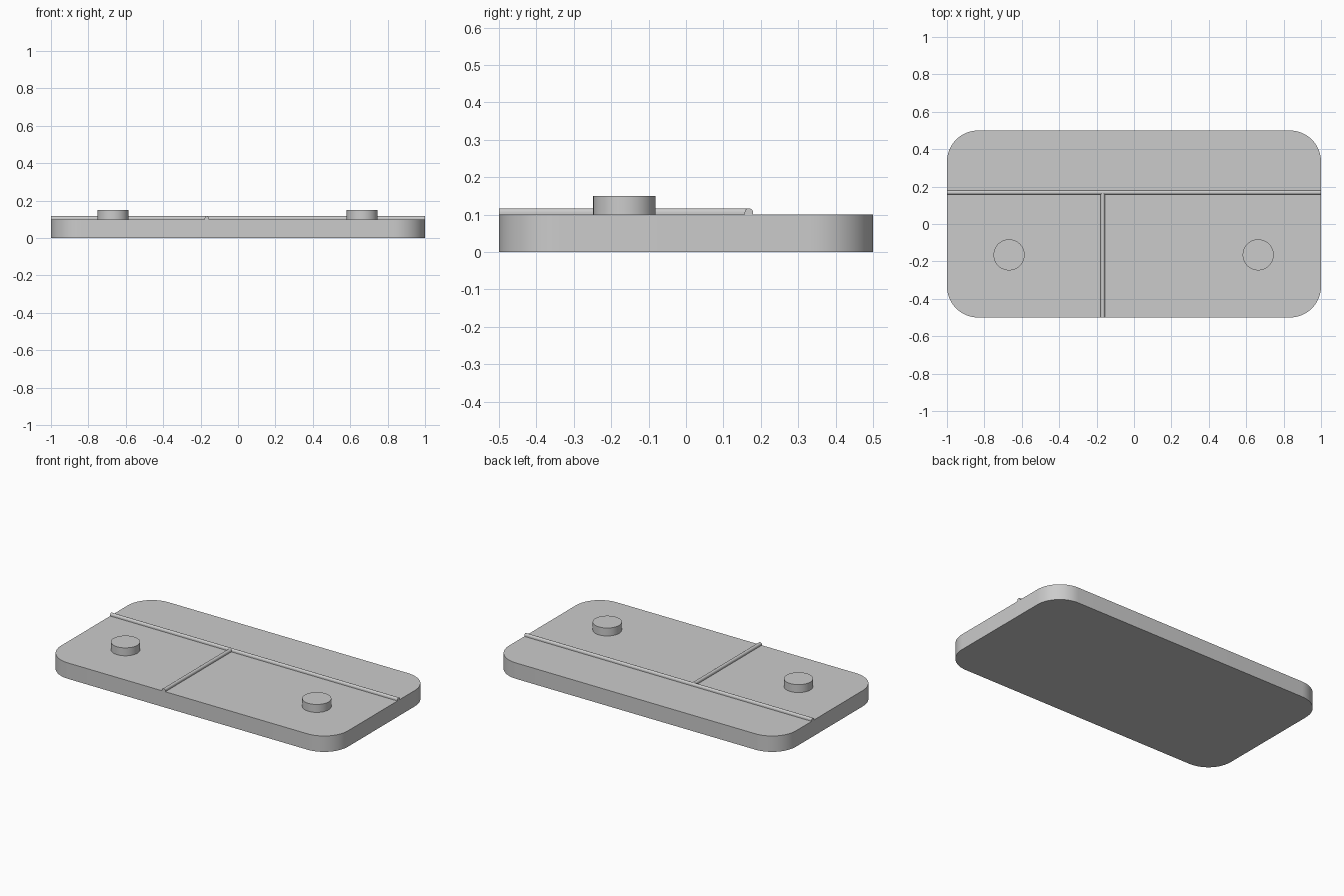
import bpy
import bmesh
from math import cos, sin, pi, radians
from mathutils import Matrix, Vector

cube = bpy.data.objects.get("Cube")
if cube:
    bpy.data.objects.remove(cube, do_unlink=True)

# One grey for the whole model
grey = bpy.data.materials.new("light_grey")
grey.use_nodes = True
colour = (0.6, 0.6, 0.6, 1)
grey.diffuse_color = colour
grey.node_tree.nodes["Principled BSDF"].inputs["Base Color"].default_value = colour


def arc(cx, cy, r, start, end, steps):
    """Points along an arc, angles in degrees."""
    angles = [radians(start + (end - start) * i / steps) for i in range(steps + 1)]
    return [(cx + r * cos(a), cy + r * sin(a)) for a in angles]


def prism(name, outline, depth, matrix):
    """Extrude a counter-clockwise outline along its local z, then place it."""
    bm = bmesh.new()
    base = bm.faces.new([bm.verts.new((x, y, 0)) for x, y in outline])
    grown = bmesh.ops.extrude_face_region(bm, geom=[base], use_keep_orig=True)
    top = [v for v in grown["geom"] if isinstance(v, bmesh.types.BMVert)]
    bmesh.ops.translate(bm, verts=top, vec=(0, 0, depth))
    bmesh.ops.recalc_face_normals(bm, faces=bm.faces)
    bm.transform(matrix)
    mesh = bpy.data.meshes.new(name)
    bm.to_mesh(mesh)
    bm.free()
    mesh.materials.append(grey)
    obj = bpy.data.objects.new(name, mesh)
    bpy.context.collection.objects.link(obj)
    bpy.ops.object.select_all(action="DESELECT")
    obj.select_set(True)
    bpy.context.view_layer.objects.active = obj
    bpy.ops.object.shade_smooth_by_angle(angle=radians(40))
    return obj


# Base plate with rounded corners
thick, radius = 0.1, 0.167
cx, cy = 1 - radius, 0.5 - radius
corners = [(cx, cy), (-cx, cy), (-cx, -cy), (cx, -cy)]
plate = []
for i, (x, y) in enumerate(corners):
    plate += arc(x, y, radius, 90 * i, 90 * i + 90, 16)
prism("base_plate", plate, thick, Matrix())

# Round studs
for side, x in (("left", 0.664), ("right", -0.668)):
    place = Matrix.Translation((x, -0.165, thick - 0.005))
    prism(side + "_stud", arc(0, 0, 0.083, 0, 354, 59), 0.055, place)

# Round-topped ridges; the profile's local y becomes height
half = 0.011
ridge = [(-half, -0.005), (half, -0.005)] + arc(0, 0.006, half, 0, 180, 12)


def add_ridge(name, start, direction, length):
    along = Vector(direction)
    up = Vector((0, 0, 1))
    across = up.cross(along)
    place = Matrix((across, up, along)).transposed().to_4x4()
    place.translation = Vector(start)
    prism(name, ridge, length, place)


add_ridge("long_ridge", (-1, 0.168, thick), (1, 0, 0), 2)
add_ridge("short_ridge", (-0.167, -0.5, thick), (0, 1, 0), 0.665)
